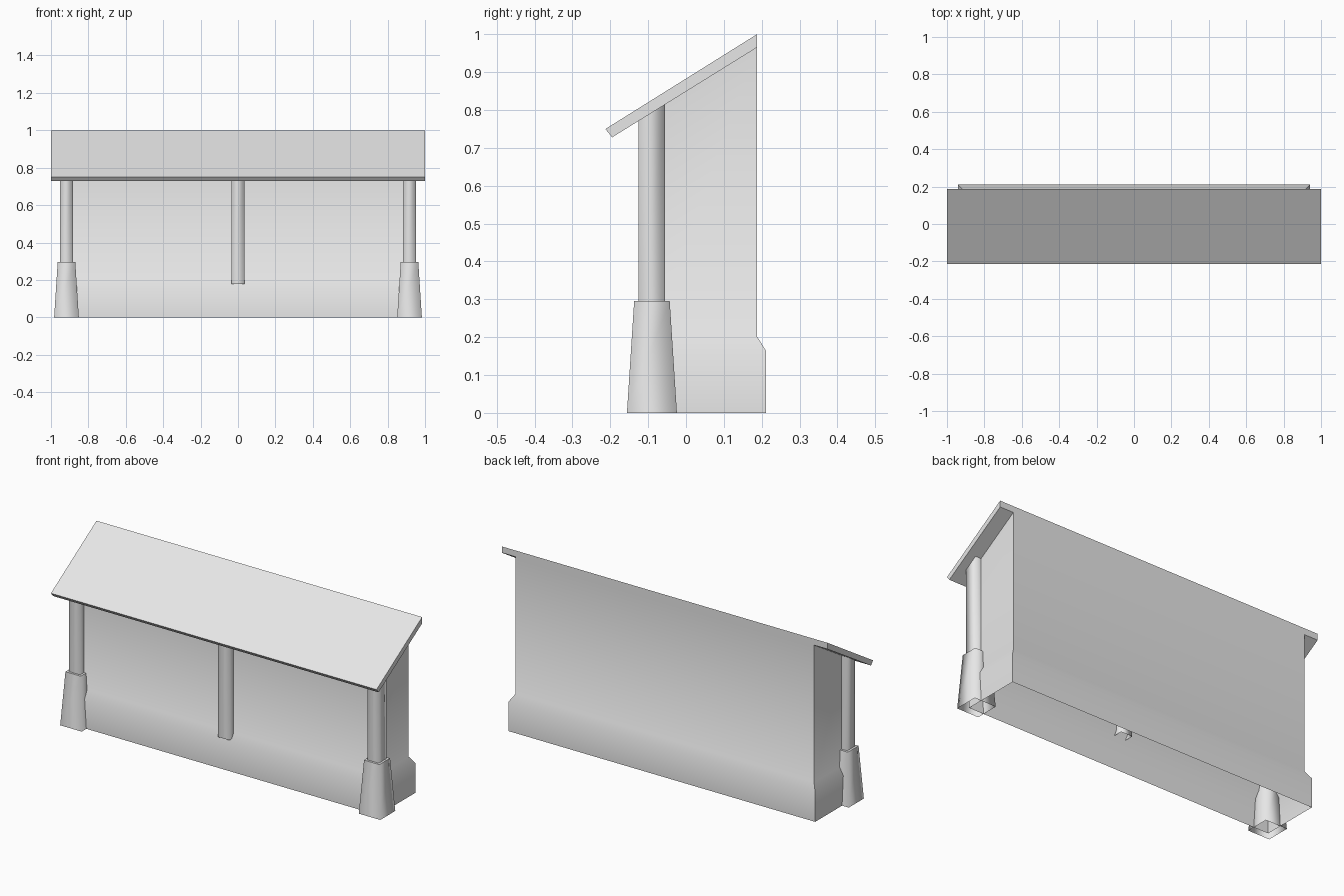
import bpy
import bmesh
import math

cube = bpy.data.objects.get("Cube")
if cube:
    bpy.data.objects.remove(cube, do_unlink=True)

grey = bpy.data.materials.new("light_grey")
grey.use_nodes = True
colour = (0.8, 0.8, 0.8, 1.0)
grey.diffuse_color = colour
grey.node_tree.nodes["Principled BSDF"].inputs["Base Color"].default_value = colour

BACK, FRONT, SIDE = 0.187, -0.09, 0.917   # upper wall planes
FLARE = 0.025                             # how far the plinth stands out


def roof_underside(y):
    """Height of the sloping roof's lower face at depth y."""
    return 0.965 + (y - BACK) * 0.62


def rectangle(bm, x, y, half_x, half_y, height):
    """Ring of four vertices; height is a number or a function of y."""
    ring = []
    for sx, sy in ((-1, -1), (1, -1), (1, 1), (-1, 1)):
        py = y + sy * half_y
        z = height(py) if callable(height) else height
        ring.append(bm.verts.new((x + sx * half_x, py, z)))
    return ring


def loft(name, rings, cap_top=False, smooth_angle=math.pi):
    """Open-bottomed shell through rectangles (x, y, half_x, half_y, height)."""
    bm = bmesh.new()
    loops = [rectangle(bm, *r) for r in rings]
    for low, high in zip(loops, loops[1:]):
        for i in range(4):
            j = (i + 1) % 4
            bm.faces.new((low[i], low[j], high[j], high[i]))
    if cap_top:
        bm.faces.new(loops[-1])
    return finish(name, bm, smooth_angle)


def finish(name, bm, smooth_angle=None):
    mesh = bpy.data.meshes.new(name)
    bm.to_mesh(mesh)
    bm.free()
    mesh.materials.append(grey)
    obj = bpy.data.objects.new(name, mesh)
    bpy.context.collection.objects.link(obj)
    if smooth_angle is not None:
        bpy.ops.object.select_all(action='DESELECT')
        obj.select_set(True)
        bpy.context.view_layer.objects.active = obj
        bpy.ops.object.shade_smooth_by_angle(angle=smooth_angle)
    return obj


# Wall with its flared plinth, open underneath
mid, depth = (BACK + FRONT) / 2, (BACK - FRONT) / 2
plinth = (0, mid, SIDE + FLARE, depth + FLARE)
upper = (0, mid, SIDE, depth)
loft("wall", [plinth + (0,), plinth + (0.163,), upper + (0.203,),
              upper + (roof_underside,)], smooth_angle=math.radians(50))

# Square posts at the corners and the middle, cut to the roof slope
for name, x in (("right_post", -SIDE), ("middle_post", 0), ("left_post", SIDE)):
    loft(name, [(x, FRONT, 0.035, 0.035, 0.177),
                (x, FRONT, 0.035, 0.035, roof_underside)])

# Tapered footings under the corner posts
for name, x in (("right_footing", -SIDE), ("left_footing", SIDE)):
    footing = loft(name, [(x, FRONT, 0.066, 0.066, 0),
                          (x, FRONT, 0.047, 0.047, 0.295)], cap_top=True,
                   smooth_angle=math.pi)
    # keep the flat ledge crisp
    for edge in footing.data.edges:
        if all(footing.data.vertices[v].co.z > 0.29 for v in edge.vertices):
            edge.use_edge_sharp = True

# Single-pitch roof slab: side profile extruded along x
bm = bmesh.new()
profile = [(-0.213, 0.75), (-0.195, 0.728), (BACK, 0.965), (BACK, 1.0)]
end = bm.faces.new([bm.verts.new((-1, y, z)) for y, z in profile])
result = bmesh.ops.extrude_face_region(bm, geom=[end], use_keep_orig=True)
moved = [v for v in result["geom"] if isinstance(v, bmesh.types.BMVert)]
bmesh.ops.translate(bm, verts=moved, vec=(2, 0, 0))
bmesh.ops.recalc_face_normals(bm, faces=bm.faces)
finish("roof", bm)
